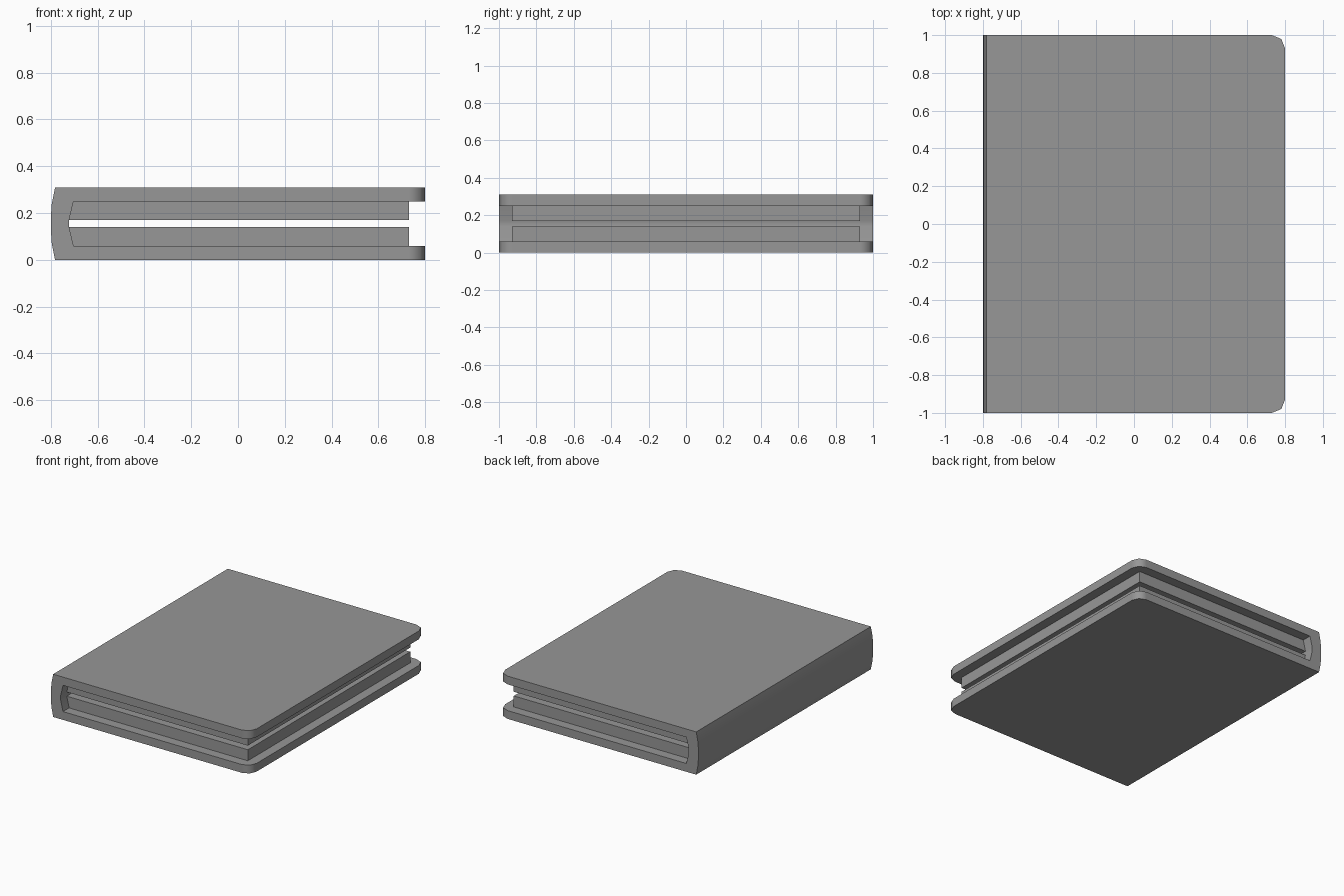
import bpy, bmesh, math

if "Cube" in bpy.data.objects:
    bpy.data.objects.remove(bpy.data.objects["Cube"])

grey = bpy.data.materials.new("book grey")
grey.diffuse_color = (0.31, 0.31, 0.31, 1)
grey.use_nodes = True
grey.node_tree.nodes["Principled BSDF"].inputs["Base Color"].default_value = grey.diffuse_color

H = 0.31          # total thickness
BOARD = 0.06      # cover board thickness
HALF = H / 2


def extrude_profile(name, profile, half_depth):
    """Solid made from an x/z outline swept along y."""
    bm = bmesh.new()
    face = bm.faces.new([bm.verts.new((x, -half_depth, z)) for x, z in profile])
    swept = bmesh.ops.extrude_face_region(bm, geom=[face])["geom"]
    moved = [g for g in swept if isinstance(g, bmesh.types.BMVert)]
    bmesh.ops.translate(bm, verts=moved, vec=(0, 2 * half_depth, 0))
    bmesh.ops.recalc_face_normals(bm, faces=bm.faces[:])
    mesh = bpy.data.meshes.new(name)
    bm.to_mesh(mesh)
    bm.free()
    mesh.materials.append(grey)
    obj = bpy.data.objects.new(name, mesh)
    bpy.context.collection.objects.link(obj)
    return obj


def mirrored(points):
    """Lower half outline followed by its reflection about mid height."""
    return points + [(x, H - z) for x, z in reversed(points)]


# Cover: two boards joined by a bowed spine, in one C-shaped outline
outer = mirrored([(0.8, 0), (-0.782, 0), (-0.796, 0.07), (-0.8, 0.13)])
inner = mirrored([(0.8, BOARD), (-0.703, BOARD), (-0.722, 0.14)])
cover = extrude_profile("cover", outer + inner[::-1], 1.0)

# Rounded fore-edge corners on both boards
bm = bmesh.new()
bm.from_mesh(cover.data)
corners = [e for e in bm.edges
           if all(v.co.x > 0.79 and abs(v.co.y) > 0.99 for v in e.verts)
           and abs(e.verts[0].co.y - e.verts[1].co.y) < 0.01]
bmesh.ops.bevel(bm, geom=corners, offset=0.07, segments=2, profile=0.5, affect='EDGES')
bm.to_mesh(cover.data)
bm.free()

bpy.context.view_layer.objects.active = cover
cover.select_set(True)
bpy.ops.object.shade_smooth_by_angle(angle=math.radians(50))
weighted = cover.modifiers.new("flat board normals", 'WEIGHTED_NORMAL')
weighted.keep_sharp = True

# Page blocks: one against each board, following the spine's inner slope
block = [(0.73, BOARD), (0.73, 0.14), (-0.722, 0.14), (-0.703, BOARD)]
extrude_profile("lower_pages", block, 0.93)
extrude_profile("upper_pages", [(x, H - z) for x, z in block], 0.93)
